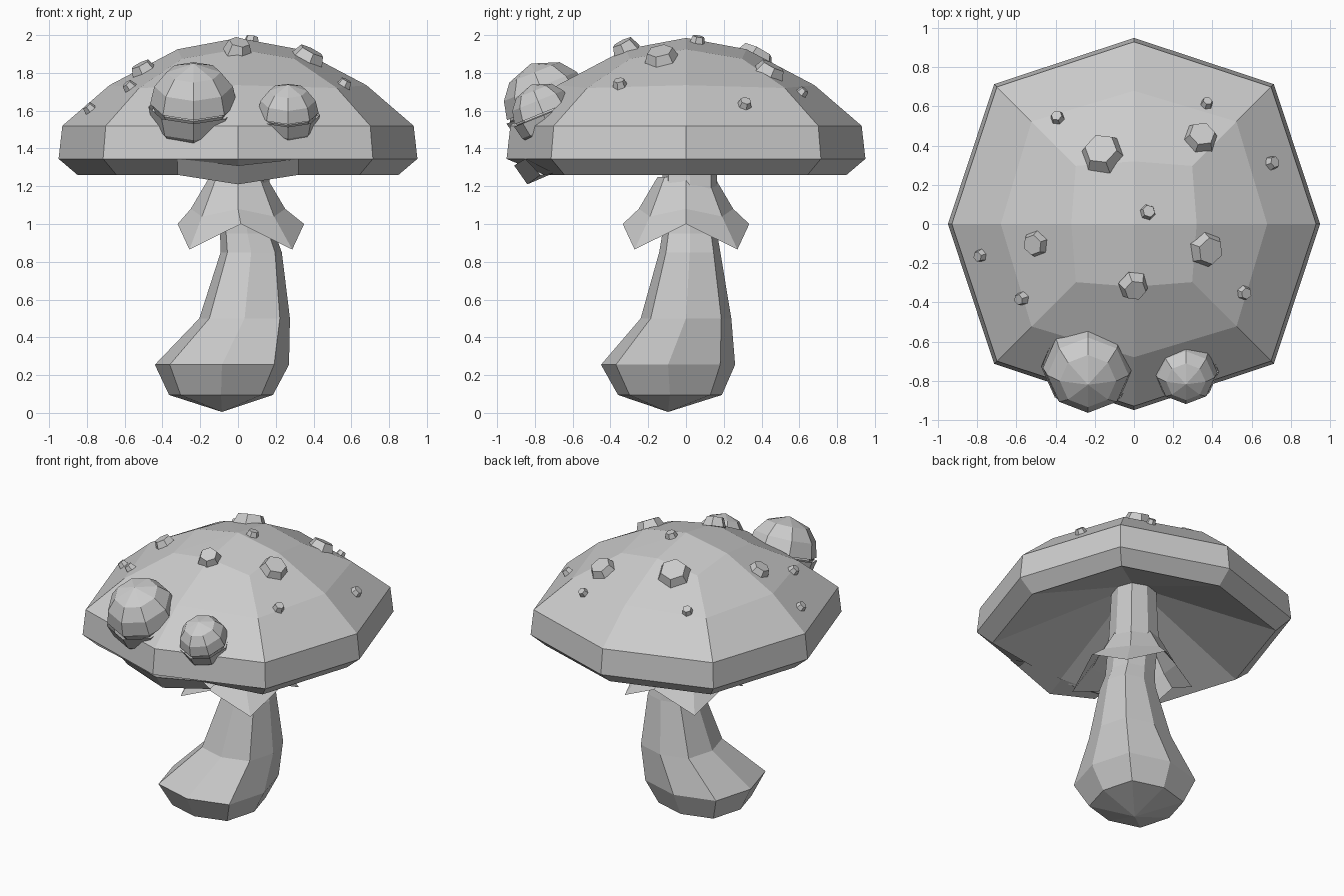
import bpy, bmesh
from math import sin, cos, pi, radians
from mathutils import Vector, Matrix
from mathutils.bvhtree import BVHTree

if "Cube" in bpy.data.objects:
    bpy.data.objects.remove(bpy.data.objects["Cube"])

GREY = (0.6, 0.6, 0.6, 1)
mat = bpy.data.materials.new("plain grey")
mat.use_nodes = True
mat.diffuse_color = GREY
mat.node_tree.nodes["Principled BSDF"].inputs["Base Color"].default_value = GREY


def finish(name, bm, matrix=Matrix(), closed=True):
    if closed:
        bmesh.ops.recalc_face_normals(bm, faces=bm.faces)
    bm.transform(matrix)
    mesh = bpy.data.meshes.new(name)
    bm.to_mesh(mesh)
    mesh.materials.append(mat)
    obj = bpy.data.objects.new(name, mesh)
    bpy.context.collection.objects.link(obj)
    return obj


def ring(axis_r, axis_z, diag_r=None, diag_z=None, cx=0, cy=0):
    """Eight points, alternating between the axes and the diagonals."""
    pts = []
    for i in range(8):
        odd = i % 2
        r = diag_r if odd and diag_r else axis_r
        z = diag_z if odd and diag_z else axis_z
        a = i * pi / 4
        pts.append(Vector((cx + r * cos(a), cy + r * sin(a), z)))
    return pts


def loft(rings, start=None, end=None):
    """Skin the rings from bottom to top, closing to optional tip points."""
    bm = bmesh.new()
    rows = [[bm.verts.new(p) for p in pts] for pts in rings]
    for low, high in zip(rows, rows[1:]):
        for i in range(len(low)):
            j = (i + 1) % len(low)
            bm.faces.new((low[i], low[j], high[j], high[i]))
    for tip, row, flip in ((start, rows[0], True), (end, rows[-1], False)):
        if tip is not None:
            v = bm.verts.new(tip)
            for i in range(len(row)):
                a, b = row[i], row[(i + 1) % len(row)]
                bm.faces.new((b, a, v) if flip else (a, b, v))
    return bm


# Cap: hollow underside, turned-in rim and domed top
under = ring(0.85, 1.26, 0.91)
under[6].y = -0.75
cap_bm = loft([ring(0.13, 1.58), under, ring(0.95, 1.345, 1.01),
               ring(0.93, 1.52, 0.99), ring(0.68, 1.735, 0.74, 1.72),
               ring(0.32, 1.925, 0.42, 1.875)],
              start=(0, 0, 1.6), end=(0, 0, 1.985))
bmesh.ops.recalc_face_normals(cap_bm, faces=cap_bm.faces)
cap_tree = BVHTree.FromBMesh(cap_bm)
finish("cap", cap_bm)

# Lower lip under the front rim
side = [(-0.85, 1.345), (-0.77, 1.26), (-0.70, 1.27)]
mid = [(-0.91, 1.31), (-0.84, 1.21), (-0.72, 1.265)]
finish("lower_lip", loft([[Vector((x, y, z)) for y, z in prof]
                          for x, prof in ((-0.32, side), (0, mid), (0.32, side))]))

# Bent stem with a bulbous foot: z, radius, centre x, centre y
stem = [(0.095, 0.275, -0.09, -0.085), (0.255, 0.355, -0.085, -0.095),
        (0.5, 0.24, 0.035, 0), (0.85, 0.162, 0.07, 0.02),
        (0.95, 0.145, 0.05, 0.02), (1.25, 0.145, 0.02, 0.02),
        (1.6, 0.13, 0.01, 0.01)]
finish("stem", loft([ring(r, z, r * 1.1, None, x, y) for z, r, x, y in stem],
                    start=(-0.085, -0.095, 0.005), end=(0.01, 0.01, 1.62)))

# Skirt: thin flared collar with a pointed hem
hem = ring(0.335, 1.0, 0.385, 0.865, 0.015, 0)
finish("skirt", loft([hem, ring(0.25, 1.08, 0.27, 1.04), ring(0.15, 1.25, 0.16)]),
       closed=False)


# Eyes: ball held between an upper and a lower lid shell
def eye(name, centre, r):
    place = Matrix.Translation(centre) @ Matrix.Rotation(radians(22), 4, "X")

    def dome(radius, sign, gap):
        rows = [ring(radius * cos(t), sign * (radius * sin(t) + gap))
                for t in (0, pi / 7, pi / 3.5)]
        return loft(rows, end=(0, 0, sign * (radius + gap)))

    ball = loft([ring(r * 0.93 * cos(t), r * 0.93 * sin(t))
                 for t in (-pi / 4, 0, pi / 4)],
                start=(0, 0, -r * 0.93), end=(0, 0, r * 0.93))
    finish(name + "_eyeball", ball, place)
    finish(name + "_upper_lid", dome(r * 0.98, 1, r * 0.05), place)
    finish(name + "_lower_lid", dome(r * 1.02, -1, r * 0.02), place)


eye("right", (-0.235, -0.73, 1.625), 0.235)
eye("left", (0.265, -0.755, 1.58), 0.165)

# Warts: six-sided studs seated on the cap: x, y, radius
warts = [(-0.16, 0.36, 0.12), (0.34, 0.44, 0.095), (0.37, -0.13, 0.1),
         (0, -0.32, 0.08), (-0.5, -0.1, 0.075), (0.07, 0.06, 0.045),
         (-0.39, 0.54, 0.04), (0.37, 0.61, 0.035), (0.7, 0.31, 0.042),
         (-0.78, -0.16, 0.038), (-0.57, -0.38, 0.04), (0.56, -0.35, 0.042)]
for n, (x, y, r) in enumerate(warts):
    hit, normal, _, _ = cap_tree.ray_cast(Vector((x, y, 3)), Vector((0, 0, -1)))
    bm = bmesh.new()
    h = 0.03 + r * 0.4
    bmesh.ops.create_cone(bm, cap_ends=True, segments=6, radius1=r,
                          radius2=r * 0.7, depth=h)
    turn = normal.to_track_quat("Z", "Y").to_matrix().to_4x4()
    finish("wart_%d" % (n + 1), bm, Matrix.Translation(hit + normal * h * 0.2) @ turn)
